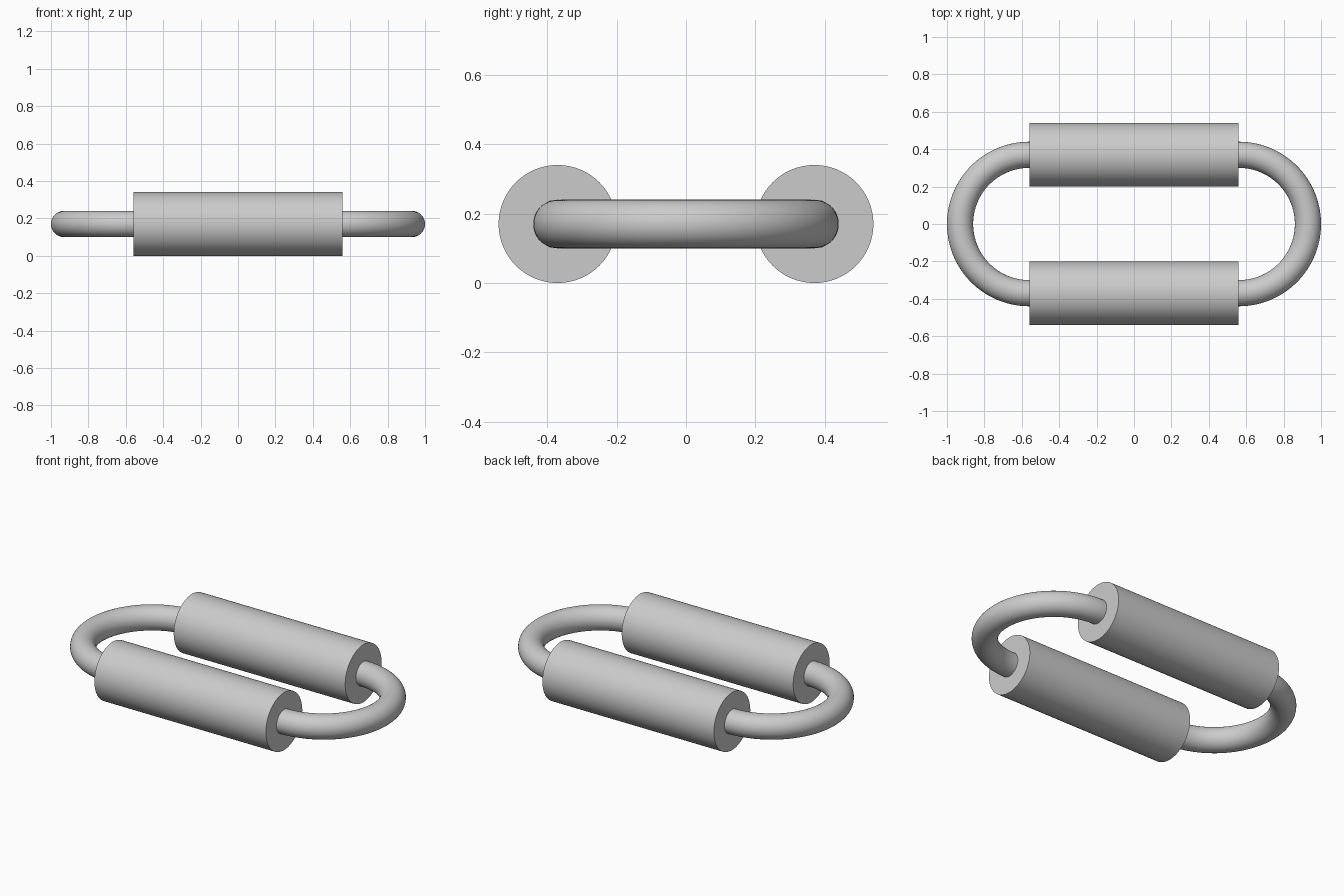
import bpy, bmesh, math
from mathutils import Matrix, Vector

if "Cube" in bpy.data.objects:
    bpy.data.objects.remove(bpy.data.objects["Cube"])

HALF_LENGTH = 0.56   # half length of a sleeve, and centre of each bend
OFFSET = 0.37        # distance of the sleeves from the middle line
SLEEVE_R, ROD_R = 0.17, 0.07

steel = bpy.data.materials.new("plain_grey")
steel.use_nodes = True
grey = (0.6, 0.6, 0.6, 1)
steel.diffuse_color = grey
steel.node_tree.nodes["Principled BSDF"].inputs["Base Color"].default_value = grey


def finish(obj, name):
    obj.name = name
    obj.data.name = name
    obj.data.materials.append(steel)
    bpy.ops.object.select_all(action="DESELECT")
    obj.select_set(True)
    bpy.context.view_layer.objects.active = obj
    bpy.ops.object.shade_smooth_by_angle(angle=math.radians(40))


# Thick straight sleeves
def sleeve(name, side):
    bpy.ops.mesh.primitive_cylinder_add(
        vertices=96, radius=SLEEVE_R, depth=2 * HALF_LENGTH,
        location=(0, side * OFFSET, SLEEVE_R), rotation=(0, math.pi / 2, 0))
    finish(bpy.context.object, name)


# Half-ring bends, a circle spun through half a turn
def bend(name, side):
    bm = bmesh.new()
    profile = Matrix.Translation((0, -side * OFFSET, 0)) @ Matrix.Rotation(math.pi / 2, 4, "Y")
    bmesh.ops.create_circle(bm, segments=48, radius=ROD_R, matrix=profile)
    bmesh.ops.spin(bm, geom=bm.verts[:] + bm.edges[:], cent=(0, 0, 0),
                   axis=Vector((0, 0, 1)), angle=math.pi, steps=64)
    bmesh.ops.holes_fill(bm, edges=[e for e in bm.edges if e.is_boundary])
    bmesh.ops.recalc_face_normals(bm, faces=bm.faces)
    mesh = bpy.data.meshes.new(name)
    bm.to_mesh(mesh)
    bm.free()
    obj = bpy.data.objects.new(name, mesh)
    obj.location = (side * HALF_LENGTH, 0, SLEEVE_R)
    bpy.context.collection.objects.link(obj)
    finish(obj, name)


sleeve("front_sleeve", -1)
sleeve("back_sleeve", 1)
bend("left_bend", 1)
bend("right_bend", -1)
